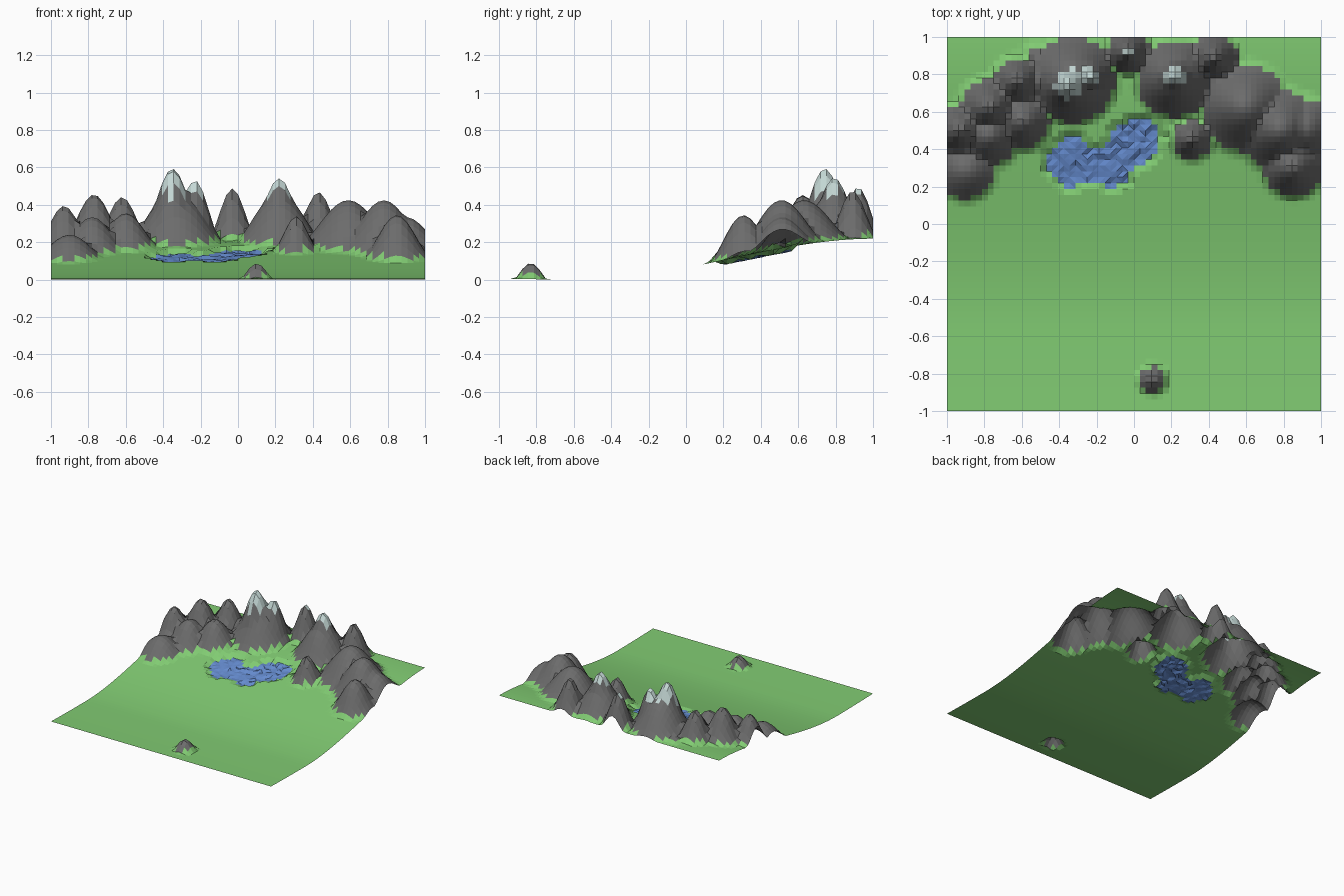
import bpy, bmesh, math, random

if "Cube" in bpy.data.objects:
    bpy.data.objects.remove(bpy.data.objects["Cube"])

random.seed(4)
N = 64

def material(name, rgb):
    m = bpy.data.materials.new(name)
    m.diffuse_color = (*rgb, 1)
    m.use_nodes = True
    m.node_tree.nodes["Principled BSDF"].inputs["Base Color"].default_value = m.diffuse_color
    return m

# Mountains: x, y, summit z, radius, sharpness
PEAKS = [
    (-.33, .77, .49, .25, .65), (-.35, .74, .60, .19, 1), (-.23, .79, .54, .15, 1),
    (-.03, .92, .50, .14, 1), (.22, .78, .47, .23, .7), (.22, .79, .55, .18, 1),
    (.43, .89, .48, .15, 1), (.59, .62, .43, .27, .8), (.78, .50, .43, .25, .8),
    (.85, .30, .35, .18, .8), (.90, .50, .34, .21, .8), (.31, .45, .35, .13, 1),
    (-.62, .76, .45, .16, 1), (-.77, .62, .46, .19, 1), (-.60, .55, .36, .18, .8),
    (-.93, .50, .40, .17, 1), (-.78, .47, .34, .19, .8), (-.90, .28, .245, .17, .6),
    (-.52, .90, .26, .10, 1), (.10, -.83, .095, .085, .6),
]
# Lake: overlapping circles x, y, radius
LAKE = [(-.33, .33, .15), (-.13, .31, .135), (0, .43, .145), (.05, .47, .11)]

def slope(y):
    t = max(0, (y + .55) / 1.55)
    return .006 + .219 * t * t * (3 - 2 * t) + .006 * max(0, (-y - .5) / .5) ** 2

def bump(x, y):
    best = 0
    for px, py, top, r, k in PEAKS:
        d = math.hypot(x - px, y - py) / r
        if d < 1:
            best = max(best, (top - slope(py)) * (.5 + .5 * math.cos(math.pi * d)) ** k)
    return best

def in_lake(x, y):
    return any(math.hypot(x - a, y - b) < r for a, b, r in LAKE)

# Terrain sheet
bm = bmesh.new()
bmesh.ops.create_grid(bm, x_segments=N, y_segments=N, size=1)
wet = set()
for v in bm.verts:
    x, y = v.co.x, v.co.y
    b = bump(x, y)
    z = slope(y) + b
    if b < .02 and in_lake(x, y):
        wet.add(v)
        z -= .02 + random.uniform(-.008, .008)
    v.co.z = z

# Colour the faces: grass, rock, snow, water
for f in bm.faces:
    c = f.calc_center_median()
    if all(v in wet for v in f.verts):
        f.material_index = 3
    elif c.z > .465 and c.y > .66:
        f.material_index = 2
    elif bump(c.x, c.y) > .022:
        f.material_index = 1

# Choppy triangulated water
bmesh.ops.triangulate(bm, faces=[f for f in bm.faces if f.material_index == 3])
low = min(v.co.z for v in bm.verts)
for v in bm.verts:
    v.co.z -= low

me = bpy.data.meshes.new("landscape")
bm.to_mesh(me)
bm.free()
for name, rgb in (("grass", (.22, .60, .17)), ("rock", (.15, .15, .15)),
                  ("snow", (.55, .68, .66)), ("water", (.13, .26, .62))):
    me.materials.append(material(name, rgb))
ob = bpy.data.objects.new("landscape", me)
bpy.context.collection.objects.link(ob)
